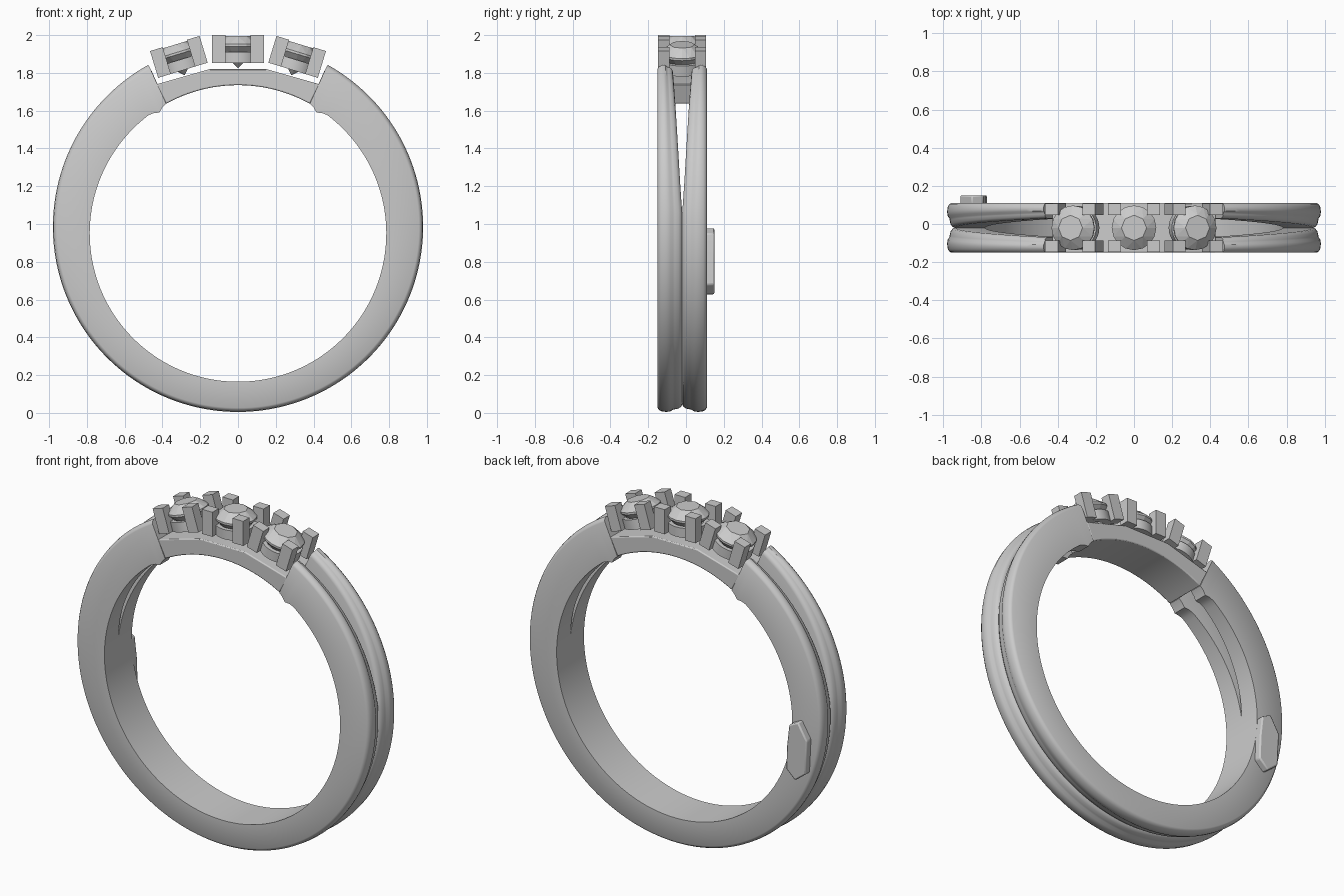
import bpy, bmesh
from math import sin, cos, asin, pi, radians, degrees
from mathutils import Matrix, Vector

if "Cube" in bpy.data.objects:
    bpy.data.objects.remove(bpy.data.objects["Cube"])

YC = -0.02            # middle plane of the band
HALF = 0.13           # half width of the band
END = 61              # angle where the shank meets the head
RI, ZI = 0.785, 0.95  # finger hole
RO, ZO = 0.98, 0.985  # outside of the band


def finish(name, bm, smooth=None, bevel=0.0):
    bmesh.ops.recalc_face_normals(bm, faces=bm.faces)
    me = bpy.data.meshes.new(name)
    bm.to_mesh(me)
    bm.free()
    ob = bpy.data.objects.new(name, me)
    bpy.context.collection.objects.link(ob)
    if bevel:
        mod = ob.modifiers.new("soft_edges", 'BEVEL')
        mod.width, mod.segments, mod.limit_method = bevel, 2, 'ANGLE'
    if smooth:
        bpy.ops.object.select_all(action='DESELECT')
        ob.select_set(True)
        bpy.context.view_layer.objects.active = ob
        bpy.ops.object.shade_smooth_by_angle(angle=radians(smooth))
    return ob


def prism(bm, pts, y0, y1):
    a = [bm.verts.new((x, y0, z)) for x, z in pts]
    b = [bm.verts.new((x, y1, z)) for x, z in pts]
    bm.faces.new(a)
    bm.faces.new(b[::-1])
    for i in range(len(pts)):
        j = (i + 1) % len(pts)
        bm.faces.new((a[i], b[i], b[j], a[j]))


def gap_at(deg):
    # half width of the split, opening toward the head
    t = (degrees(asin(sin(radians(deg)))) - 5) / (END - 5)
    return 0.05 * t ** 0.85 if t > 0 else 0.0


# split shank: two lofted rails that merge below the split
def rail_section(deg, side):
    g = gap_at(deg)
    el = degrees(asin(sin(radians(deg))))
    lip = 0.022 * max(0, 1 - abs(el - 57) / 3)   # small inner bump by the head
    a = radians(deg)
    w = HALF - g
    # (distance from middle plane, depth below the outer radius; None = finger hole)
    prof = [(g, None), (HALF, None), (HALF, 0.022), (HALF - 0.006, 0.012),
            (HALF - 0.018, 0.004), (g + w * 0.65, 0), (g + w * 0.48, 0.003),
            (g + w * 0.38, 0.012), (g + w * 0.3, 0.014), (g + w * 0.15, 0.018),
            (g + w * 0.04, 0.028), (g, 0.04)]
    out = []
    for d, dep in prof:
        r, zc = (RI - lip, ZI) if dep is None else (RO - dep, ZO)
        out.append((r * cos(a), YC + side * d, zc + r * sin(a)))
    return out, g


bm = bmesh.new()
N = 151
angles = [END - (360 - (180 - 2 * END)) * i / (N - 1) for i in range(N)]
for side in (-1, 1):
    rings = []
    for d in angles:
        pts, g = rail_section(d, side)
        rings.append(([bm.verts.new(p) for p in pts], g))
    for (r0, g0), (r1, g1) in zip(rings, rings[1:]):
        n = len(r0)
        for i in range(n):
            if i == n - 1 and g0 == 0 and g1 == 0:
                continue          # merged: no wall between the rails
            j = (i + 1) % n
            bm.faces.new((r0[i], r0[j], r1[j], r1[i]))
    bm.faces.new(rings[0][0])
    bm.faces.new(rings[-1][0])
bmesh.ops.remove_doubles(bm, verts=bm.verts, dist=1e-5)
finish("split_shank", bm, 35)

# head base under the stones
bm = bmesh.new()
arc = [(RI * cos(radians(a)), ZI + RI * sin(radians(a)))
       for a in [END + (180 - 2 * END) * i / 24 for i in range(25)]]
prism(bm, arc + [(-0.43, 1.74), (-0.15, 1.82), (0.15, 1.82), (0.43, 1.74)],
      YC - HALF, YC + HALF)
finish("head_base", bm, 30, 0.006)

# small plate on the back of the shank
bm = bmesh.new()
prism(bm, [(-0.85, 0.98), (-0.79, 0.95), (-0.775, 0.82), (-0.77, 0.68),
           (-0.83, 0.625), (-0.90, 0.68), (-0.91, 0.88)], 0.10, 0.15)
finish("back_plate", bm, 30, 0.008)


def lathe(bm, rows, n, closed=False):
    # rows of (radius, z, angular offset in steps)
    rings = [[bm.verts.new((r * cos(2 * pi * (k + o) / n), r * sin(2 * pi * (k + o) / n), z))
              for k in range(n)] for r, z, o in rows]
    pairs = list(zip(rings, rings[1:]))
    if closed:
        pairs.append((rings[-1], rings[0]))
    for a, b in pairs:
        for k in range(n):
            bm.faces.new((a[k], a[(k + 1) % n], b[(k + 1) % n], b[k]))
    return rings


def facet_band(bm, wide, narrow):
    # triangular facets between a ring and one with half as many sides
    n, m = len(wide), len(narrow)
    for k in range(m):
        a, b = narrow[k], narrow[(k + 1) % m]
        w = [wide[(2 * k + i) % n] for i in range(3)]
        bm.faces.new((a, w[0], w[1]))
        bm.faces.new((a, w[1], b))
        bm.faces.new((b, w[1], w[2]))


def ring8(bm, r, z, n=8):
    return [bm.verts.new((r * cos(2 * pi * k / n), r * sin(2 * pi * k / n), z)) for k in range(n)]


# three stone settings, the outer two tilted to follow the ring
for label, x, z, tilt in (("left", -0.312, 1.881, -17), ("middle", 0, 1.922, 0),
                          ("right", 0.312, 1.881, 17)):
    place = Matrix.Translation((x, YC, z)) @ Matrix.Rotation(radians(tilt), 4, 'Y')

    # faceted gem
    bm = bmesh.new()
    low, high = lathe(bm, [(0.117, 0.018, 0), (0.117, 0.03, 0)], 16)
    table = ring8(bm, 0.066, 0.072)
    facet_band(bm, high, table)
    bm.faces.new(table)
    tip = bm.verts.new((0, 0, -0.098))
    for k in range(16):
        bm.faces.new((low[k], low[(k + 1) % 16], tip))
    finish(label + "_gem", bm).matrix_world = place

    # round basket below the gem
    bm = bmesh.new()
    lathe(bm, [(0.115, -0.07, 0), (0.115, -0.012, 0), (0.09, -0.012, 0), (0.07, -0.07, 0)],
          32, closed=True)
    finish(label + "_basket", bm, 30).matrix_world = place

    # four square prongs
    bm = bmesh.new()
    for sx in (-1, 1):
        for sy in (-1, 1):
            m = Matrix.Translation((sx * 0.102, sy * 0.097, 0.004)) @ \
                Matrix.Diagonal((0.07, 0.06, 0.148, 1))
            bmesh.ops.create_cube(bm, size=1, matrix=m)
    finish(label + "_prongs", bm).matrix_world = place
